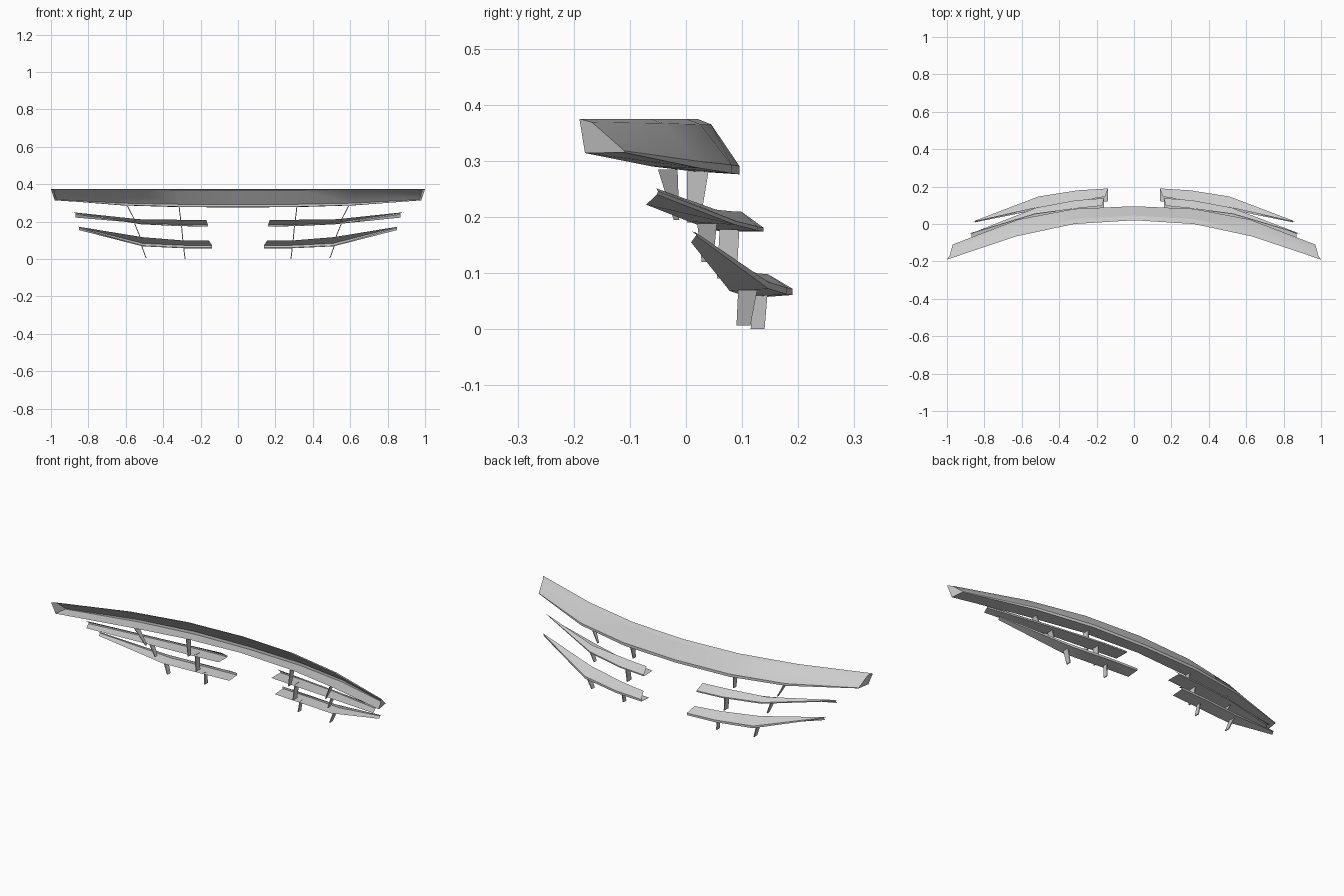
import bpy, bmesh
from mathutils import Vector

if "Cube" in bpy.data.objects:
    bpy.data.objects.remove(bpy.data.objects["Cube"])

grey = bpy.data.materials.new("light_grey")
grey.diffuse_color = (0.6, 0.6, 0.6, 1)
grey.use_nodes = True
grey.node_tree.nodes["Principled BSDF"].inputs["Base Color"].default_value = grey.diffuse_color


def make_object(name, bm, smooth=True):
    bmesh.ops.remove_doubles(bm, verts=bm.verts, dist=0.0005)
    mesh = bpy.data.meshes.new(name)
    bm.to_mesh(mesh)
    bm.free()
    mesh.materials.append(grey)
    ob = bpy.data.objects.new(name, mesh)
    bpy.context.collection.objects.link(ob)
    bpy.ops.object.select_all(action='DESELECT')
    ob.select_set(True)
    bpy.context.view_layer.objects.active = ob
    if smooth:
        bpy.ops.object.shade_smooth_by_angle(angle=0.5)
    return ob


def loft(name, sections, caps=()):
    """Skin an open-fronted shell through the sections, closing the listed ends."""
    bm = bmesh.new()
    rows = [[bm.verts.new(p) for p in s] for s in sections]
    for a, b in zip(rows, rows[1:]):
        for i in range(len(a) - 1):
            bm.faces.new((a[i], a[i + 1], b[i + 1], b[i]))
    for c in caps:
        bm.faces.new(rows[c])
    return make_object(name, bm)


def wing_section(x_top, x_rear, x_low, top, bevel, rear, rear_low, low):
    xs = (x_top, (x_top + x_rear) / 2, x_rear, x_rear, x_low)
    return [(x, *p) for x, p in zip(xs, (top, bevel, rear, rear_low, low))]


# Main wing: swept blade with an open front and closed tips
half = [
    wing_section(0, 0, 0, (.02, .375), (.045, .365), (.095, .291), (.095, .276), (.028, .281)),
    wing_section(.32, .32, .32, (.0, .375), (.026, .365), (.081, .293), (.081, .278), (.006, .282)),
    wing_section(.63, .62, .62, (-.066, .375), (-.04, .367), (.024, .299), (.024, .287), (-.06, .290)),
    wing_section(1, .97, .98, (-.19, .375), (-.168, .369), (-.11, .318), (-.11, .315), (-.18, .314)),
]
mirrored = [[(-x, y, z) for x, y, z in s] for s in half[:0:-1]]
loft("main_wing", mirrored + half, caps=(0, -1))

# Lower vanes: each section is top lip, rear edge, rear bottom, front bottom
vanes = {
    "middle_vane": [
        (.17, .16, (.098, .21), (.138, .181), (.138, .174), (.06, .175)),
        (.31, .31, (.083, .21), (.127, .183), (.127, .176), (.045, .177)),
        (.53, .52, (.054, .213), (.088, .193), (.088, .186), (.005, .192)),
        (.89, .87, (-.053, .251), (-.050, .246), (-.052, .240), (-.071, .222)),
    ],
    "lower_vane": [
        (.155, .138, (.146, .098), (.19, .072), (.19, .061), (.122, .056)),
        (.3, .3, (.123, .1), (.18, .074), (.18, .062), (.108, .058)),
        (.51, .51, (.09, .117), (.147, .084), (.147, .072), (.078, .068)),
        (.86, .85, (.011, .174), (.018, .172), (.018, .167), (.009, .155)),
    ],
}

# Struts: (x, z, front y, rear y) at the top and at the bottom
struts = {
    "outer_upper_strut": ((.592, .285, -.05, -.015), (.545, .195, -.022, -.012)),
    "inner_upper_strut": ((.315, .281, .002, .04), (.304, .19, .002, .025)),
    "outer_middle_strut": ((.552, .188, .02, .055), (.524, .12, .028, .048)),
    "inner_middle_strut": ((.302, .178, .06, .095), (.294, .09, .055, .09)),
    "outer_lower_strut": ((.515, .07, .093, .127), (.492, .007, .09, .115)),
    "inner_lower_strut": ((.29, .06, .122, .145), (.283, 0, .115, .14)),
}


def strut(name, ends, side, thick=.005):
    bm = bmesh.new()
    rings = []
    for x, z, y0, y1 in ends:
        rings.append([bm.verts.new((side * (x + dx), y, z)) for dx, y in
                      ((-thick / 2, y0), (thick / 2, y0), (thick / 2, y1), (-thick / 2, y1))])
    a, b = rings
    for i in range(4):
        j = (i + 1) % 4
        bm.faces.new((a[i], a[j], b[j], b[i]))
    bm.faces.new(a)
    bm.faces.new(b)
    bmesh.ops.recalc_face_normals(bm, faces=bm.faces)
    make_object(name, bm, smooth=False)


for side, tag in ((-1, "left"), (1, "right")):
    for name, rows in vanes.items():
        sections = []
        for xt, xl, top, rear, rear_low, low in rows:
            pts = [(xt, *top), (xl, *rear), (xl, *rear_low), (xl, *low)]
            sections.append([(side * x, y, z) for x, y, z in pts])
        # keep the outside of each mirrored shell facing outward
        loft(f"{tag}_{name}", sections if side > 0 else sections[::-1], caps=())
    for name, ends in struts.items():
        strut(f"{tag}_{name}", ends, side)
